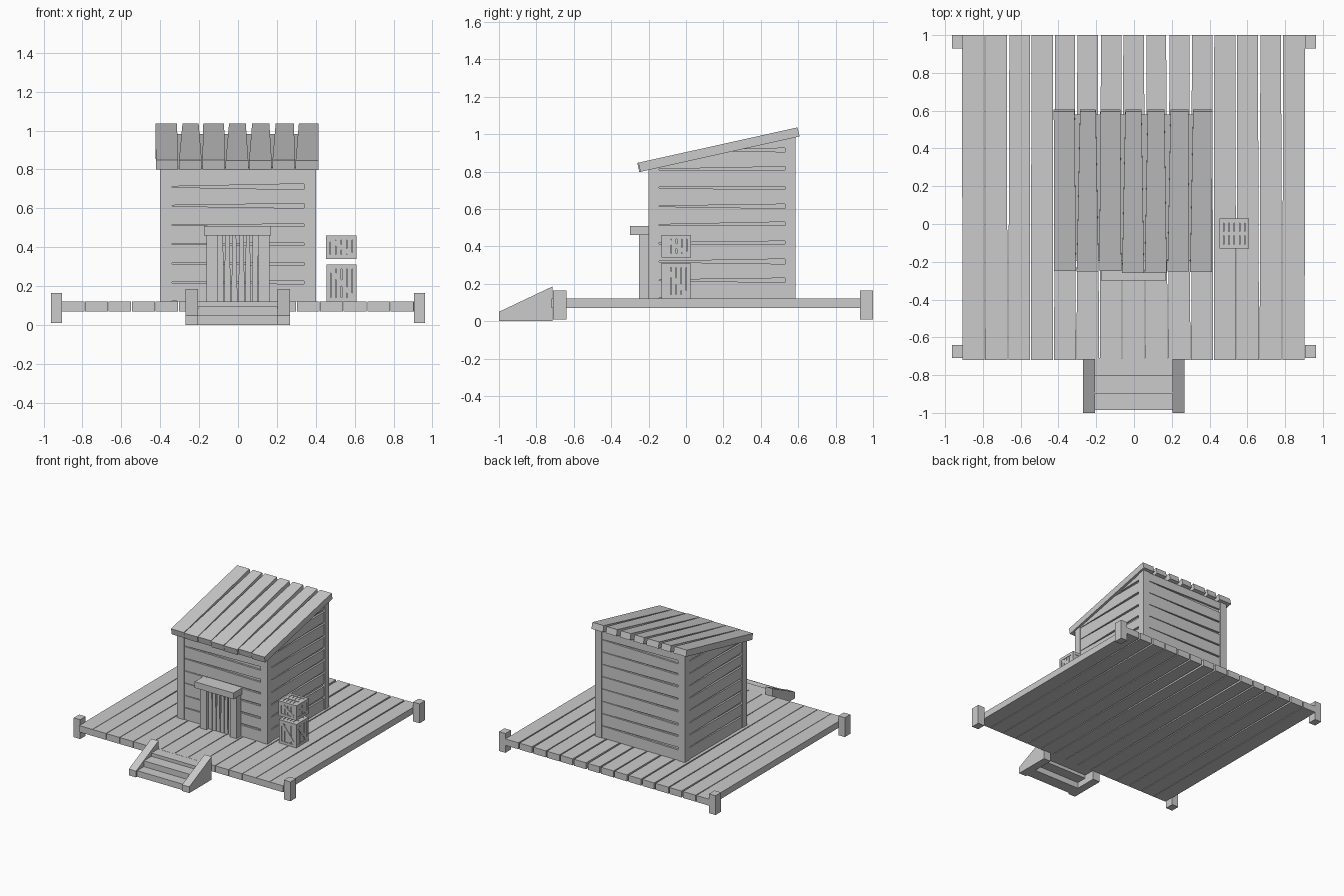
import bpy, bmesh, math, random
from mathutils import Matrix, Vector

random.seed(4)
old = bpy.data.objects.get("Cube")
if old:
    bpy.data.objects.remove(old)

grey = bpy.data.materials.new("weathered grey")
grey.use_nodes = True
grey.diffuse_color = (0.6, 0.6, 0.6, 1)
grey.node_tree.nodes["Principled BSDF"].inputs["Base Color"].default_value = (0.6, 0.6, 0.6, 1)

SLOPE = 0.222
ROOF_UNDER = Vector((0, -0.25, 0.797))
ROOF_NORMAL = Vector((0, -SLOPE, 1)).normalized()


def finish(name, bm, clip=False):
    """Turn a bmesh into a flat shaded object, optionally cut under the roof."""
    if clip:
        geom = bm.verts[:] + bm.edges[:] + bm.faces[:]
        bmesh.ops.bisect_plane(bm, geom=geom, plane_co=ROOF_UNDER,
                               plane_no=ROOF_NORMAL, clear_outer=True)
        bmesh.ops.holes_fill(bm, edges=[e for e in bm.edges if e.is_boundary])
    bmesh.ops.recalc_face_normals(bm, faces=bm.faces[:])
    mesh = bpy.data.meshes.new(name)
    bm.to_mesh(mesh)
    bm.free()
    mesh.materials.append(grey)
    ob = bpy.data.objects.new(name, mesh)
    bpy.context.collection.objects.link(ob)
    return ob


def prism(bm, outline, offset):
    """Extrude a planar outline along an offset."""
    low = [bm.verts.new(p) for p in outline]
    high = [bm.verts.new(Vector(p) + Vector(offset)) for p in outline]
    bm.faces.new(low)
    bm.faces.new(high)
    for i in range(len(low)):
        j = (i + 1) % len(low)
        bm.faces.new((low[i], low[j], high[j], high[i]))


def add_box(bm, x, y, z):
    outline = [(x[0], y[0], z[0]), (x[1], y[0], z[0]), (x[1], y[1], z[0]), (x[0], y[1], z[0])]
    prism(bm, outline, (0, 0, z[1] - z[0]))


def box(name, x, y, z, clip=False):
    bm = bmesh.new()
    add_box(bm, x, y, z)
    return finish(name, bm, clip)


def frame(origin, across, along, out):
    """Matrix whose columns are the across, along and outward directions."""
    m = Matrix((across, along, out)).transposed().to_4x4()
    m.translation = origin
    return m


def boards(name, start, end, count, length, thick, matrix, gap=0.014, ragged=0.0, clip=False):
    """Row of slightly tapered boards: tight at the start, open at the far end."""
    bm = bmesh.new()
    step = (end - start) / count
    for i in range(count):
        a, b = start + i * step, start + (i + 1) * step
        near = random.uniform(0.001, 0.003)
        left = random.uniform(0.2, 0.7) * gap if i else 0
        right = random.uniform(0.2, 0.7) * gap if i < count - 1 else 0
        y0 = random.uniform(0, ragged)
        prism(bm, [(a + near, y0, 0), (b - near, y0, 0),
                   (b - right, length, 0), (a + left, length, 0)], (0, 0, thick))
    bm.transform(matrix)
    return finish(name, bm, clip)


X, Y, Z = Vector((1, 0, 0)), Vector((0, 1, 0)), Vector((0, 0, 1))

# Deck of long boards with corner posts
boards("deck_boards", -0.91, 0.905, 15, 1.72, 0.052, frame((0, -0.72, 0.07), X, Y, Z))
for side, sx in (("right", -1), ("left", 1)):
    for end, y in (("front", -0.71), ("back", 0.93)):
        box(f"deck_post_{end}_{side}", sorted((sx * 0.905, sx * 0.963)), (y, y + 0.07), (0.01, 0.165))

# Entrance steps
for side, x in (("right", -0.27), ("left", 0.203)):
    bm = bmesh.new()
    prism(bm, [(x, -1, 0), (x, -0.715, 0), (x, -0.715, 0.185), (x, -1, 0.05)], (0.064, 0, 0))
    finish(f"step_stringer_{side}", bm)
for i, (y, z) in enumerate(((-0.985, 0.0), (-0.9, 0.047), (-0.805, 0.073))):
    box(f"step_tread_{i + 1}", (-0.206, 0.203), (y, y + 0.095), (z, z + 0.048))

# House: core, corner posts and horizontal wall boards
box("house_core", (-0.38, 0.38), (-0.18, 0.565), (0.12, 1.2), clip=True)
for side, x in (("right", -0.4), ("left", 0.34)):
    for end, y in (("front", -0.2), ("back", 0.53)):
        box(f"house_post_{end}_{side}", (x, x + 0.06), (y, y + 0.055), (0.12, 1.2), clip=True)
boards("front_wall", 0.12, 0.81, 7, 0.68, 0.03, frame((-0.34, -0.195, 0), Z, X, Y), 0.022, clip=True)
boards("back_wall", 0.12, 1.01, 9, 0.68, 0.03, frame((0.34, 0.58, 0), Z, -X, -Y), 0.022, clip=True)
boards("right_wall", 0.12, 1.01, 9, 0.68, 0.03, frame((-0.395, 0.53, 0), Z, -Y, X), 0.022, clip=True)
boards("left_wall", 0.12, 1.01, 9, 0.68, 0.03, frame((0.395, -0.15, 0), Z, Y, -X), 0.022, clip=True)

# Sloping roof boards
along = Vector((0, 1, SLOPE)).normalized()
boards("roof_boards", -0.425, 0.415, 7, 0.878, 0.05,
       frame(ROOF_UNDER, X, along, ROOF_NORMAL), 0.03, ragged=0.02)

# Door with jambs, boards and lintel
for side, x in (("right", -0.162), ("left", 0.105)):
    box(f"door_jamb_{side}", (x, x + 0.056), (-0.25, -0.19), (0.12, 0.46))
boards("door_boards", -0.106, 0.105, 6, 0.34, 0.03, frame((0, -0.225, 0.12), X, Z, Y), 0.014)
box("door_lintel", (-0.175, 0.17), (-0.3, -0.19), (0.46, 0.51))


def crate(name, lo, hi, bar=0.022, inset=0.012):
    """Slatted crate with edge rails and a diagonal brace on each upright side."""
    lo, hi = Vector(lo), Vector(hi)
    bm = bmesh.new()
    inner = [(lo[i] + inset * 1.5, hi[i] - inset * 1.5) for i in range(3)]
    add_box(bm, *inner)
    # Edge rails along each axis
    for axis in range(3):
        others = [i for i in range(3) if i != axis]
        for u in (0, 1):
            for v in (0, 1):
                spans = [None] * 3
                spans[axis] = (lo[axis], hi[axis])
                for i, far in zip(others, (u, v)):
                    spans[i] = (hi[i] - bar, hi[i]) if far else (lo[i], lo[i] + bar)
                add_box(bm, *spans)
    # Slats and braces on every face
    for axis in range(3):
        u, v = [i for i in range(3) if i != axis]
        pitch = (hi[u] - lo[u] - 2 * bar) / 4
        for face in (lo[axis], hi[axis] - inset):
            for k in range(4):
                spans = [None] * 3
                spans[axis] = (face + 0.004, face + inset - 0.004)
                a = lo[u] + bar + k * pitch
                spans[u] = (a + 0.002, a + pitch - 0.002)
                spans[v] = (lo[v] + bar, hi[v] - bar)
                add_box(bm, *spans)
            if axis == 2:
                spans = [(lo[0], hi[0]), ((lo[1] + hi[1]) / 2 - 0.01, (lo[1] + hi[1]) / 2 + 0.01),
                         (face, face + inset)]
                add_box(bm, *spans)
                continue
            w = bar * 0.7
            outline = []
            for pu, pv in ((lo[u], hi[v] - w), (hi[u] - w, lo[v]), (hi[u], lo[v] + w), (lo[u] + w, hi[v])):
                p = Vector((0, 0, 0))
                p[axis], p[u], p[v] = face + 0.001, pu, pv
                outline.append(p)
            offset = Vector((0, 0, 0))
            offset[axis] = inset - 0.002
            prism(bm, outline, offset)
    finish(name, bm)


# Two stacked crates beside the house
crate("lower_crate", (0.455, -0.13, 0.12), (0.61, 0.025, 0.31))
crate("upper_crate", (0.452, -0.13, 0.34), (0.61, 0.028, 0.46))
